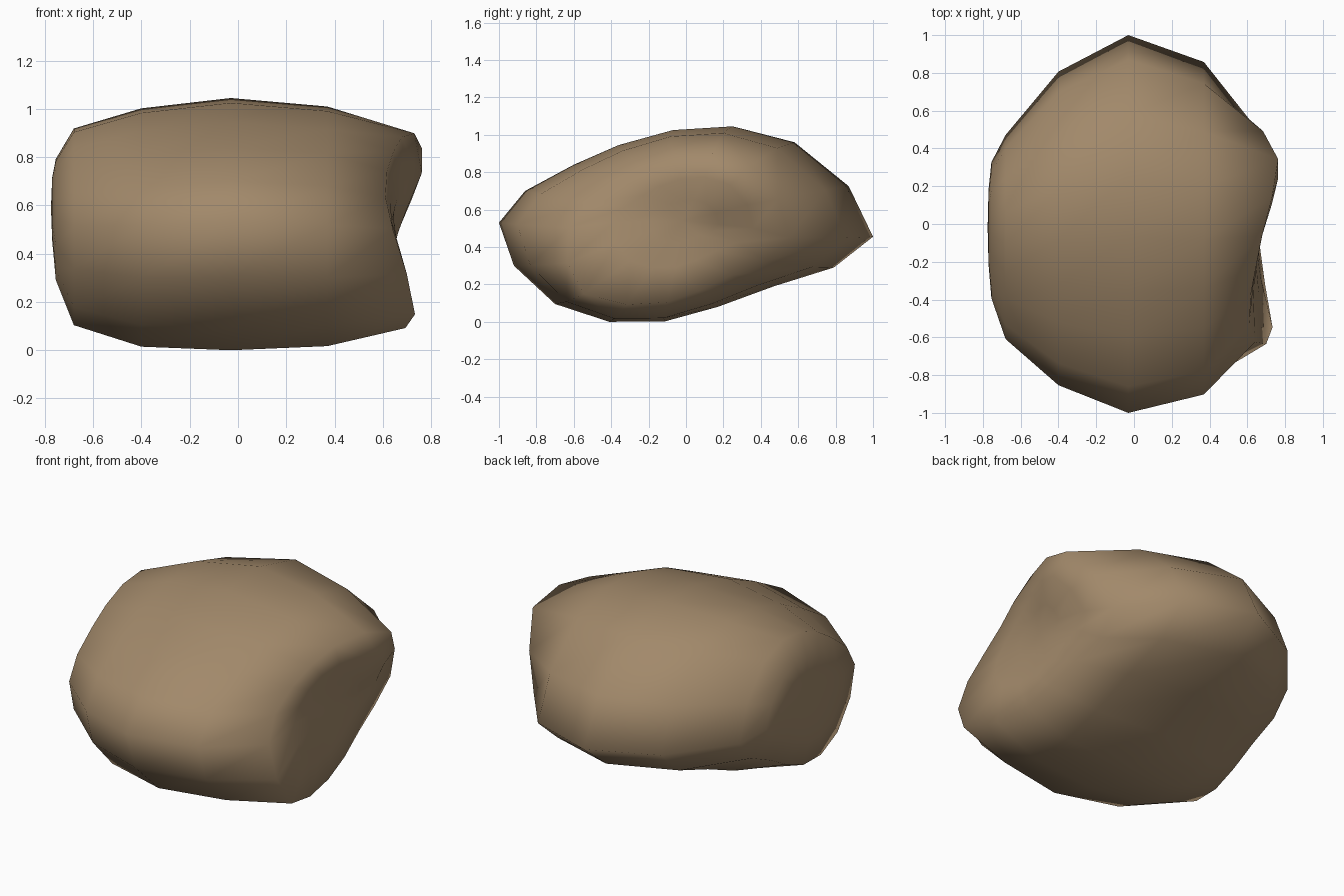
import bpy, bmesh, math

if "Cube" in bpy.data.objects:
    bpy.data.objects.remove(bpy.data.objects["Cube"])

# side outline of the boulder (y, z)
OUTLINE = [(-1, .53), (-.86, .70), (-.6, .84), (-.36, .945), (-.07, 1.025), (.25, 1.045),
           (.58, .96), (.87, .725), (1, .455), (.79, .29), (.47, .19), (.17, .08),
           (-.11, .003), (-.41, 0), (-.7, .095), (-.92, .30)]
CENTRE = (-.02, .54)

# cross sections: x, y scale, z scale, y shift, z shift
SECTIONS = [(-.77, .20, .25, 0, .05), (-.755, .36, .48, -.02, .01), (-.68, .54, .78, -.06, -.015),
            (-.40, .83, .945, -.02, -.015), (-.03, 1, 1, 0, 0), (.37, .88, .95, -.02, -.01),
            (.66, .58, .76, -.02, -.025), (.655, .36, .46, 0, 0), (.65, .18, .22, 0, 0)]


def bump(y, z, cy, cz, r):
    return math.exp(-((y - cy) ** 2 + (z - cz) ** 2) / r ** 2)


def right_side(x, y, z):
    """Two lobes with a diagonal valley between them on the right face."""
    if x < .5:
        return x, y, z
    high, low = bump(y, z, .25, .77, .26), bump(y, z, -.5, .16, .26)
    x += .12 * high + .08 * low
    x -= .06 * bump(y, z, -.55, .75, .3) + .07 * bump(y, z, .5, .3, .34)
    return x, y - .12 * low + .04 * high, z - .03 * low


# boulder body
bm = bmesh.new()
rings = []
for x, sy, sz, dy, dz in SECTIONS:
    ring = []
    for py, pz in OUTLINE:
        y = CENTRE[0] + dy + (py - CENTRE[0]) * sy
        z = CENTRE[1] + dz + (pz - CENTRE[1]) * sz
        ring.append(bm.verts.new(right_side(x, y, z)))
    rings.append(ring)
n = len(OUTLINE)
for a, b in zip(rings, rings[1:]):
    for i in range(n):
        j = (i + 1) % n
        bm.faces.new((a[i], a[j], b[j], b[i]))
for ring, x, z in ((rings[0], -.775, .59), (rings[-1], .65, .54)):
    tip = bm.verts.new((x, CENTRE[0], z))
    for i in range(n):
        bm.faces.new((ring[i], ring[(i + 1) % n], tip))
bmesh.ops.recalc_face_normals(bm, faces=bm.faces)
for f in bm.faces:
    f.smooth = True

mesh = bpy.data.meshes.new("boulder")
bm.to_mesh(mesh)
bm.free()
stone = bpy.data.materials.new("brown stone")
stone.diffuse_color = (.36, .25, .145, 1)
stone.use_nodes = True
stone.node_tree.nodes["Principled BSDF"].inputs["Base Color"].default_value = stone.diffuse_color
mesh.materials.append(stone)
bpy.context.collection.objects.link(bpy.data.objects.new("boulder", mesh))
